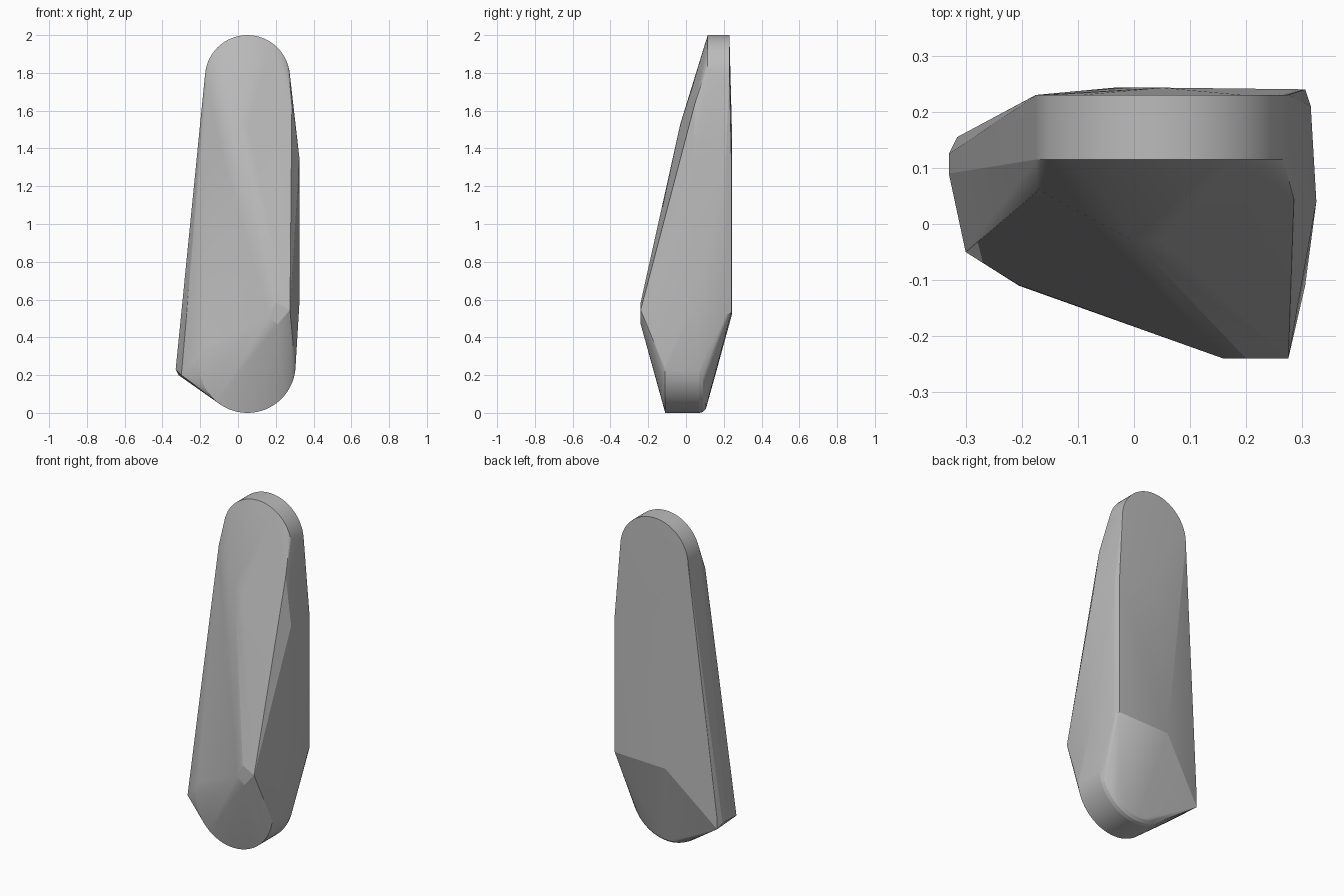
import bpy, bmesh, math

cube = bpy.data.objects.get("Cube")
if cube:
    bpy.data.objects.remove(cube, do_unlink=True)


def ring(bm, cx, cz, radius, y, count=64):
    """Circle of points facing front, at depth y."""
    for i in range(count):
        a = 2 * math.pi * i / count
        bm.verts.new((cx + radius * math.cos(a), y, cz + radius * math.sin(a)))


bm = bmesh.new()

# Rounded top end
for y in (0.115, 0.23):
    ring(bm, 0.05, 1.775, 0.225, y)

# Rounded bottom end, with a softened back rim
for radius, y in ((0.255, -0.11), (0.255, 0.07), (0.25, 0.09), (0.235, 0.105)):
    ring(bm, 0.05, 0.255, radius, y)

# Facet corners between the two ends
front_peak = [(0.16, -0.24, 0.51), (0.21, -0.24, 0.47),
              (0.275, -0.24, 0.545), (0.2, -0.24, 0.585)]
front_shoulder = [(0.0, -0.03, 1.53), (0.05, -0.03, 1.5),
                  (-0.17, 0.06, 1.69), (0.285, 0.045, 1.63)]
side_tip = [(-0.33, 0.09, 0.23), (-0.33, 0.125, 0.23),
            (-0.315, 0.155, 0.2), (-0.315, 0.155, 0.26), (-0.3, -0.05, 0.2)]
side_edge = [(0.325, 0.04, 1.35), (0.325, 0.04, 0.58),
             (0.315, 0.21, 1.35), (0.315, 0.21, 0.52)]
back_edge = [(0.305, 0.24, 1.35), (0.305, 0.24, 0.53),
             (-0.035, 0.243, 0.52), (0.05, 0.243, 1.5)]
for group in (front_peak, front_shoulder, side_tip, side_edge, back_edge):
    for co in group:
        bm.verts.new(co)

# Wrap everything in one tight convex skin
result = bmesh.ops.convex_hull(bm, input=bm.verts[:], use_existing_faces=False)
bmesh.ops.delete(bm, geom=[v for v in bm.verts if not v.link_faces], context='VERTS')
bmesh.ops.dissolve_limit(bm, angle_limit=math.radians(0.5),
                         verts=bm.verts[:], edges=bm.edges[:])
bmesh.ops.recalc_face_normals(bm, faces=bm.faces[:])

mesh = bpy.data.meshes.new("faceted_body")
bm.to_mesh(mesh)
bm.free()
body = bpy.data.objects.new("faceted_body", mesh)
bpy.context.collection.objects.link(body)

# Plain grey finish
grey = bpy.data.materials.new("plain_grey")
grey.use_nodes = True
colour = (0.5, 0.5, 0.5, 1.0)
grey.diffuse_color = colour
grey.node_tree.nodes["Principled BSDF"].inputs["Base Color"].default_value = colour
mesh.materials.append(grey)

bpy.ops.object.select_all(action='DESELECT')
body.select_set(True)
bpy.context.view_layer.objects.active = body
bpy.ops.object.shade_smooth_by_angle(angle=math.radians(12))
